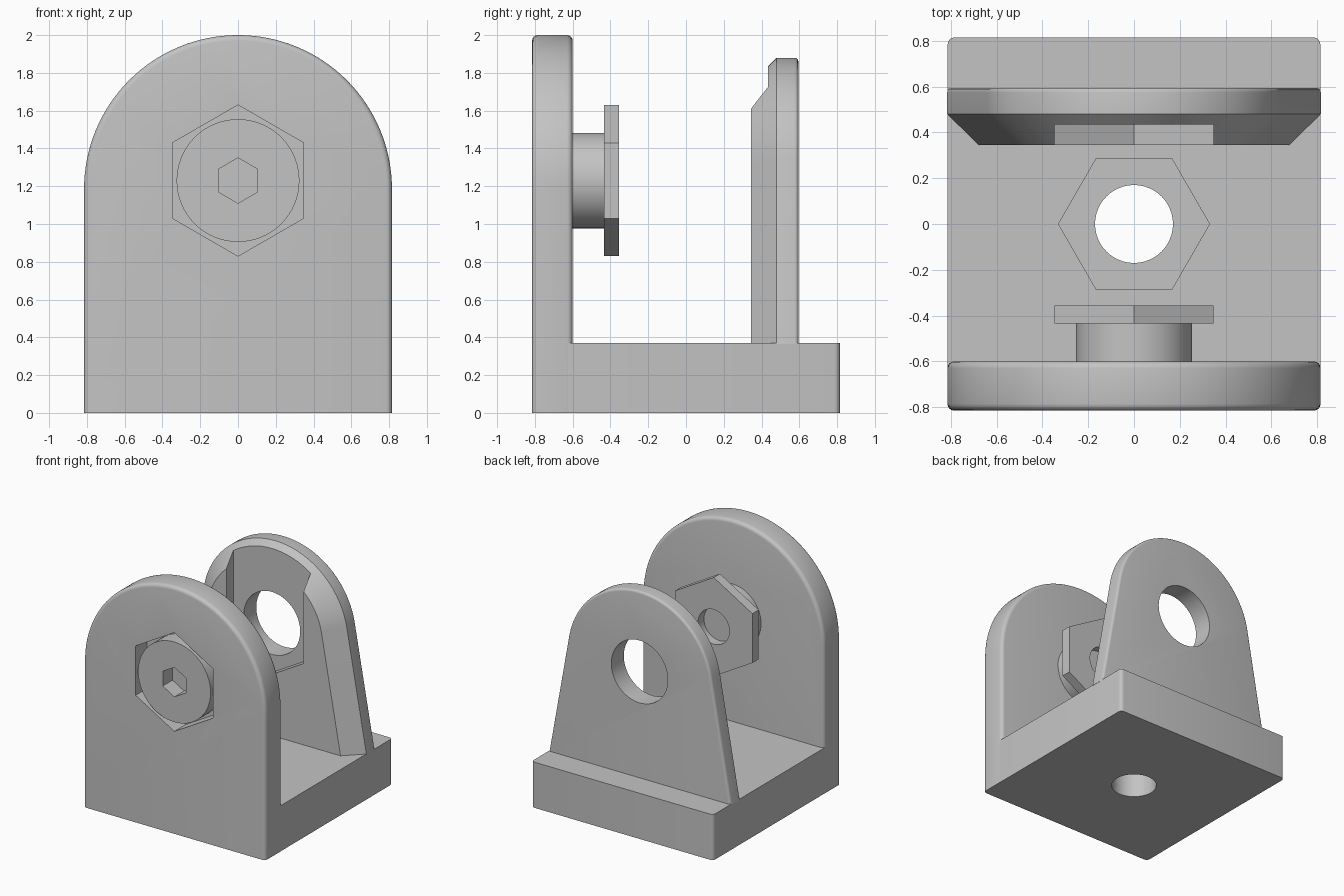
import bpy, bmesh
from math import sin, cos, tan, pi, radians, hypot, atan2, acos

cube = bpy.data.objects.get("Cube")
if cube:
    bpy.data.objects.remove(cube)

grey = bpy.data.materials.new("plain grey")
grey.use_nodes = True
tone = (0.55, 0.55, 0.55, 1)
grey.diffuse_color = tone
grey.node_tree.nodes["Principled BSDF"].inputs["Base Color"].default_value = tone


def loft(name, rings):
    """Skin a closed solid through rings of equal point count."""
    bm = bmesh.new()
    loops = [[bm.verts.new(p) for p in ring] for ring in rings]
    n = len(loops[0])
    for a, b in zip(loops, loops[1:]):
        for i in range(n):
            j = (i + 1) % n
            bm.faces.new((a[i], a[j], b[j], b[i]))
    bm.faces.new(loops[0])
    bm.faces.new(loops[-1])
    bmesh.ops.recalc_face_normals(bm, faces=bm.faces)
    mesh = bpy.data.meshes.new(name)
    bm.to_mesh(mesh)
    bm.free()
    mesh.materials.append(grey)
    obj = bpy.data.objects.new(name, mesh)
    bpy.context.collection.objects.link(obj)
    return obj


def prism(name, outline, start, end, axis="Y"):
    """Extrude a 2D outline along Y or Z."""
    def place(p, d):
        return (p[0], d, p[1]) if axis == "Y" else (p[0], p[1], d)
    return loft(name, [[place(p, d) for p in outline] for d in (start, end)])


def polygon(radius, sides=64, centre=0.0, turn=0.0):
    return [(radius * cos(turn + 2 * pi * i / sides),
             centre + radius * sin(turn + 2 * pi * i / sides)) for i in range(sides)]


def arch(radius, centre, lean, bottom, y, steps=64):
    """Round-topped wall outline whose straight sides lean by an angle."""
    foot = (radius - sin(lean) * (bottom - centre)) / cos(lean)
    ring = [(foot, y, bottom)]
    for i in range(steps + 1):
        a = lean + (pi - 2 * lean) * i / steps
        ring.append((radius * cos(a), y, centre + radius * sin(a)))
    return ring + [(-foot, y, bottom)]


def cut(obj, *cutters):
    """Subtract cutters, bake the result, and drop the cutters."""
    for c in cutters:
        c.hide_render = True
        mod = obj.modifiers.new("cut", "BOOLEAN")
        mod.operation, mod.solver, mod.object = "DIFFERENCE", "EXACT", c
    graph = bpy.context.evaluated_depsgraph_get()
    baked = bpy.data.meshes.new_from_object(obj.evaluated_get(graph))
    obj.modifiers.clear()
    obj.data = baked
    for c in cutters:
        bpy.data.objects.remove(c)


HALF = 0.815      # half width of the bracket
PIN_Z = 1.23      # height of the pin axis
FLOOR = 0.37      # top of the base
FILLET = 0.03
quarter = [i * pi / 8 for i in range(5)]
hexagon = polygon(0.40, 6, PIN_Z, pi / 2)

# Front wall with rounded rims and a hexagonal pocket
profile = [(FILLET * (1 - sin(a)), -HALF + FILLET * (1 - cos(a))) for a in quarter]
profile += [(FILLET * (1 - cos(a)), -0.6 - FILLET * (1 - sin(a))) for a in quarter]
front_wall = loft("front_wall", [arch(HALF - d, HALF + 0.37, 0, 0, y) for d, y in profile])
cut(front_wall, prism("pocket_cutter", hexagon, -0.9, -0.67))

# Base slab with rounded rear corners, a bolt hole and a hexagonal recess
W = HALF - 0.001
outline = [(-W, -0.7), (W, -0.7)]
outline += [(W - FILLET * (1 - cos(a)), HALF - FILLET * (1 - sin(a))) for a in quarter]
outline += [(-W + FILLET * (1 - sin(a)), HALF - FILLET * (1 - cos(a))) for a in quarter]
base = prism("base", outline, 0, FLOOR, "Z")
cut(base,
    prism("bolt_cutter", polygon(0.17), -0.1, 0.5, "Z"),
    prism("recess_cutter", polygon(0.33, 6), 0.22, 0.5, "Z"))

# Back wall: leaning sides, chamfered inner rim, softened rear rim
R = 0.65
drop = PIN_Z - FLOOR
lean = acos(R / hypot(HALF, drop)) - atan2(drop, HALF)
rims = [(0.135, 0.345), (0, 0.48)]
rims += [(0.02 * (1 - cos(a)), 0.575 + 0.02 * sin(a)) for a in quarter]
back_wall = loft("back_wall", [arch(R - d, PIN_Z, lean, FLOOR - 0.005, y) for d, y in rims])

# Slot with a hexagonal seat, open at the top, and the pin hole
flat = 0.40 * cos(pi / 6)
slot = [(-flat, 2.2), (-flat, PIN_Z - 0.2), (0, PIN_Z - 0.40), (flat, PIN_Z - 0.2), (flat, 2.2)]
cut(back_wall,
    prism("slot_cutter", slot, 0.2, 0.435),
    prism("hole_cutter", polygon(0.253, centre=PIN_Z), 0.2, 0.8))

# Pin: round head with hexagonal socket, shaft and end plate
pin_head = prism("pin_head", polygon(0.325, centre=PIN_Z), -HALF, -0.65)
cut(pin_head, prism("socket_cutter", polygon(0.12, 6, PIN_Z, pi / 2), -0.9, -0.69))
pin_shaft = prism("pin_shaft", polygon(0.253, centre=PIN_Z), -0.655, -0.43)
pin_nut = prism("pin_nut", hexagon, -0.435, -0.355)
cut(pin_nut, prism("nut_cutter", polygon(0.14, centre=PIN_Z), -0.5, -0.3))

# Smooth curved faces, keep hard edges
parts = [front_wall, base, back_wall, pin_head, pin_shaft, pin_nut]
bpy.ops.object.select_all(action="DESELECT")
for part in parts:
    part.select_set(True)
bpy.context.view_layer.objects.active = base
bpy.ops.object.shade_smooth_by_angle(angle=radians(30))
